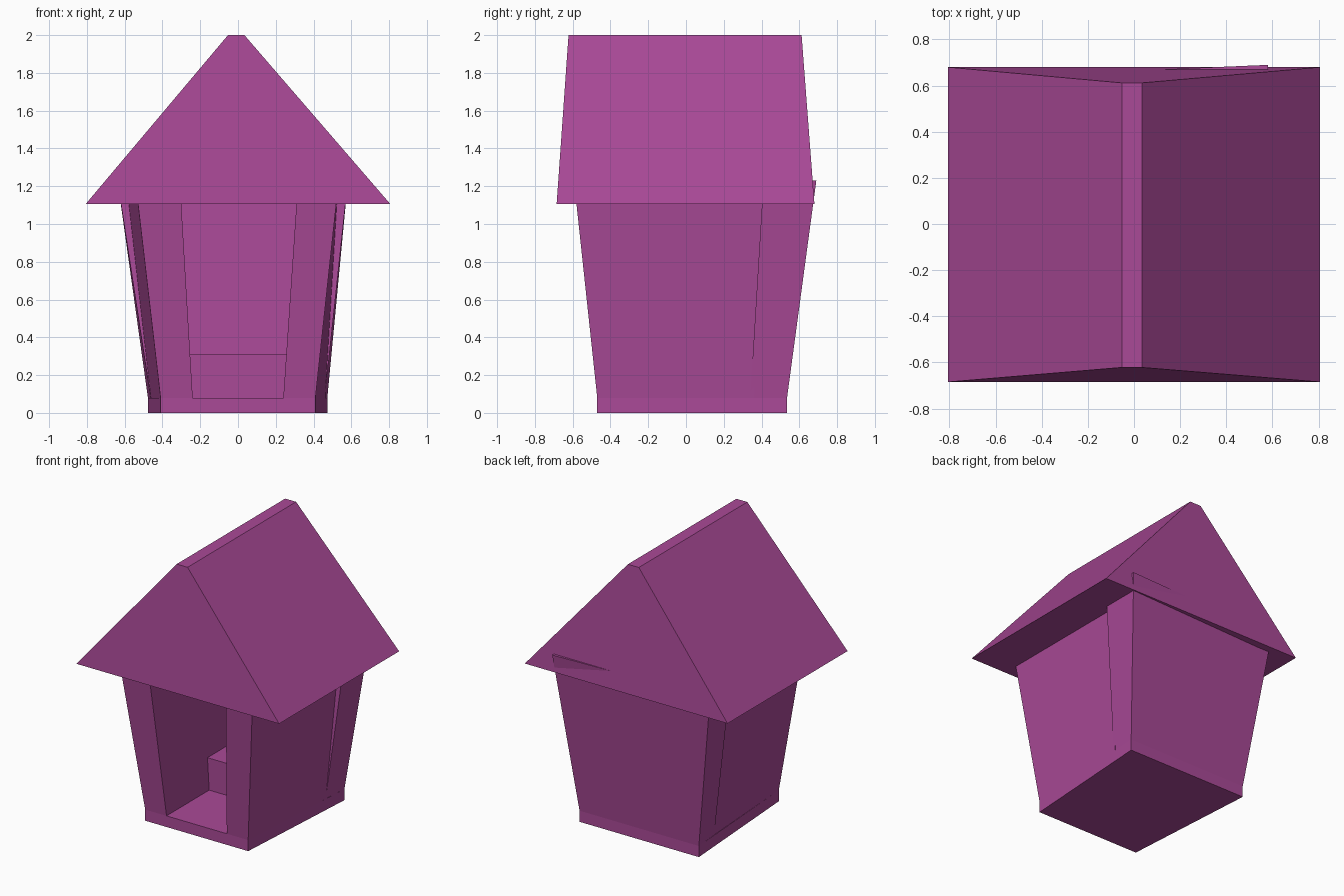
import bpy
import bmesh

cube = bpy.data.objects.get("Cube")
if cube:
    bpy.data.objects.remove(cube, do_unlink=True)

# Single painted-wood colour
paint = bpy.data.materials.new("plum_paint")
paint.use_nodes = True
colour = (0.40, 0.067, 0.31, 1.0)
paint.diffuse_color = colour
paint.node_tree.nodes["Principled BSDF"].inputs["Base Color"].default_value = colour


def block(name, z0, z1, bottom, top):
    """Solid lofted between two quads: front left, front right, back right, back left."""
    bm = bmesh.new()
    low = [bm.verts.new((x, y, z0)) for x, y in bottom]
    high = [bm.verts.new((x, y, z1)) for x, y in top]
    bm.faces.new(low[::-1])
    bm.faces.new(high)
    for i in range(4):
        j = (i + 1) % 4
        bm.faces.new((low[i], low[j], high[j], high[i]))
    bmesh.ops.recalc_face_normals(bm, faces=bm.faces)
    mesh = bpy.data.meshes.new(name)
    bm.to_mesh(mesh)
    bm.free()
    mesh.materials.append(paint)
    obj = bpy.data.objects.new(name, mesh)
    bpy.context.collection.objects.link(obj)
    return obj


def rect(x0, x1, y0, y1):
    return [(x0, y0), (x1, y0), (x1, y1), (x0, y1)]


FLOOR = 0.08

# Floor slab, narrower at the front
slab = [(-0.41, -0.47), (0.41, -0.47), (0.473, 0.535), (-0.477, 0.535)]
block("floor_slab", 0, FLOOR, slab, slab)

# Thick side walls leaning outwards, with slightly uneven tops
for name, side, top_inner, top_front, top_back in (
        ("left_wall", 1, 0.316, 0.53, 0.53),
        ("right_wall", -1, 0.306, 0.54, 0.59)):
    bottom = [(side * 0.24, -0.47), (side * 0.41, -0.47),
              (side * 0.462, 0.36), (side * 0.24, 0.36)]
    top = [(side * top_inner, -0.59), (side * top_front, -0.59),
           (side * top_back, 0.43), (side * top_inner, 0.43)]
    block(name, FLOOR, 1.2, bottom, top)

# Crooked back wall, one corner pushing through the gable
block("back_wall", FLOOR, 1.23,
      [(-0.462, 0.34), (0.459, 0.34), (0.473, 0.535), (-0.477, 0.535)],
      [(-0.638, 0.41), (0.582, 0.41), (0.582, 0.69), (-0.638, 0.638)])

# Bench across the back of the interior
block("bench", FLOOR, 0.31, rect(-0.26, 0.26, 0.015, 0.38), rect(-0.26, 0.26, 0.015, 0.38))

# Steep roof with a narrow flat ridge
block("roof", 1.105, 2.0, rect(-0.807, 0.807, -0.685, 0.68),
      rect(-0.053, 0.034, -0.622, 0.612))
